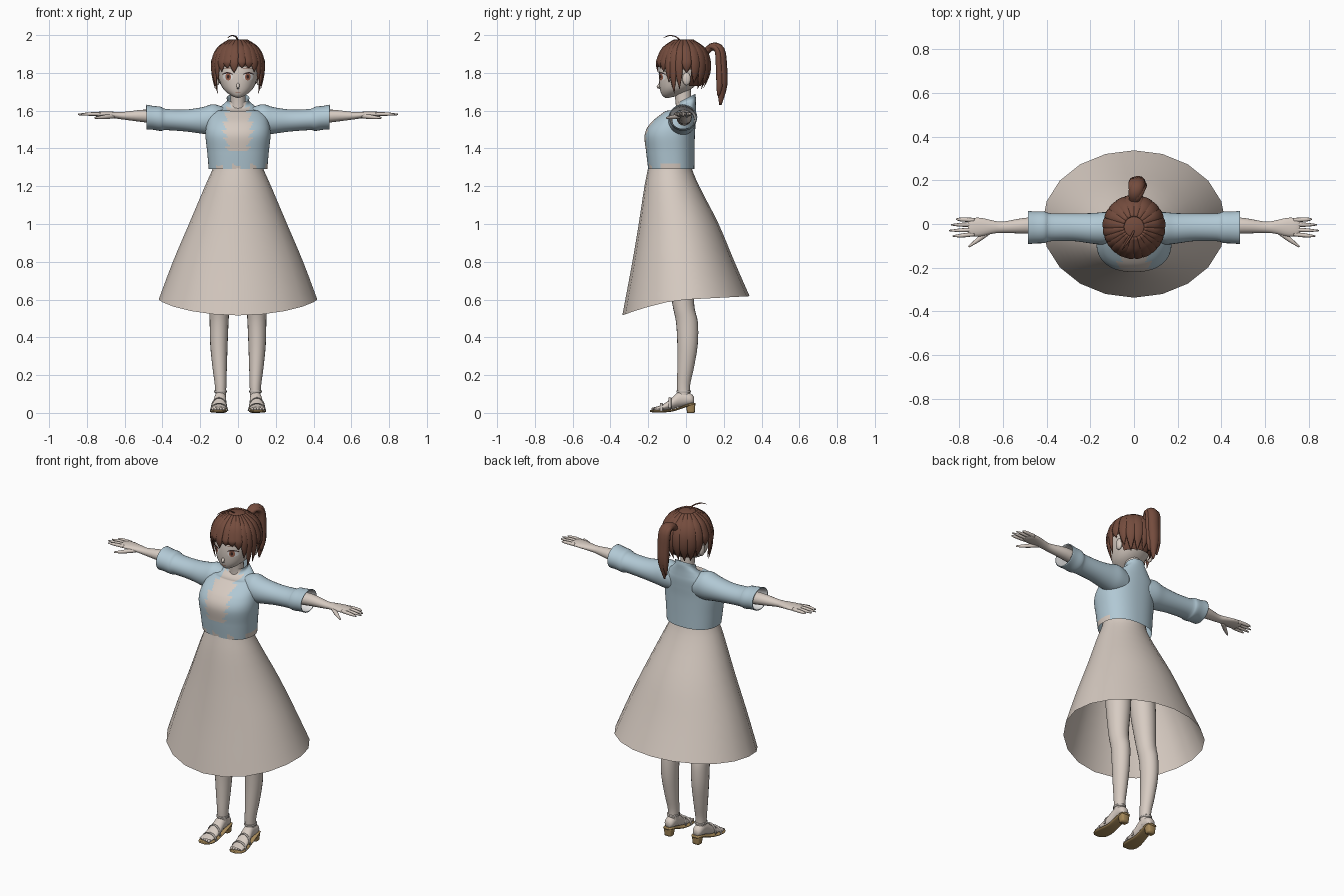
import bpy, bmesh, math
from mathutils import Vector
from mathutils.bvhtree import BVHTree

if "Cube" in bpy.data.objects:
    bpy.data.objects.remove(bpy.data.objects["Cube"])


def material(name, r, g, b):
    m = bpy.data.materials.new(name)
    m.use_nodes = True
    m.diffuse_color = (r, g, b, 1)
    m.node_tree.nodes["Principled BSDF"].inputs["Base Color"].default_value = (r, g, b, 1)
    return m


SKIN = material("skin", .68, .60, .54)
DRESS = material("dress cream", .67, .59, .53)
BLUE = material("jacket blue", .44, .58, .66)
HAIR = material("hair brown", .175, .072, .047)
WHITE = material("white", .85, .85, .85)
IRIS = material("iris brown", .35, .13, .08)
DARK = material("dark brown", .04, .02, .018)
SOLE = material("sole tan", .38, .25, .10)
STRAP = material("sandal beige", .55, .50, .46)


def finish(name, bm, mats, smooth=True):
    bmesh.ops.recalc_face_normals(bm, faces=bm.faces)
    me = bpy.data.meshes.new(name)
    bm.to_mesh(me)
    bm.free()
    for m in mats:
        me.materials.append(m)
    if smooth:
        me.shade_smooth()
    ob = bpy.data.objects.new(name, me)
    bpy.context.collection.objects.link(ob)
    return ob


def spline(pts, steps):
    """Smooth curve through the control rings."""
    out = []
    for i in range(len(pts) - 1):
        p0, p1, p2 = pts[max(i - 1, 0)], pts[i], pts[i + 1]
        p3 = pts[min(i + 2, len(pts) - 1)]
        for k in range(steps):
            t = k / steps
            out.append([.5 * (2 * b + (c - a) * t + (2 * a - 5 * b + 4 * c - d) * t * t
                              + (3 * b - a - 3 * c + d) * t ** 3)
                        for a, b, c, d in zip(p0, p1, p2, p3)])
    return out + [list(pts[-1])]


def loft(pts, n=16, steps=4, axis=None, side=(1, 0, 0), power=2, caps=True):
    """Skin elliptical rings (x, y, z, half width, half depth) into a tube."""
    bm, rings = bmesh.new(), []
    rows = spline(pts, steps)
    for i, row in enumerate(rows):
        lo, hi = rows[max(i - 1, 0)], rows[min(i + 1, len(rows) - 1)]
        t = Vector(axis) if axis else (Vector(hi[:3]) - Vector(lo[:3])).normalized()
        s = Vector(side)
        u = (s - t * s.dot(t)).normalized()
        v = t.cross(u)
        a, b = max(row[3], .0005), max(row[4], .0005)
        ring = []
        for k in range(n):
            c, d = math.cos(math.tau * k / n), math.sin(math.tau * k / n)
            c = math.copysign(abs(c) ** (2 / power), c)
            d = math.copysign(abs(d) ** (2 / power), d)
            ring.append(bm.verts.new(Vector(row[:3]) + u * a * c + v * b * d))
        rings.append(ring)
    for r, q in zip(rings, rings[1:]):
        for k in range(n):
            bm.faces.new((r[k], r[(k + 1) % n], q[(k + 1) % n], q[k]))
    if caps:
        bm.faces.new(rings[0])
        bm.faces.new(rings[-1])
    return bm


def ball(name, loc, size, mat):
    bm = bmesh.new()
    bmesh.ops.create_uvsphere(bm, u_segments=16, v_segments=10, radius=1)
    for v in bm.verts:
        v.co = Vector(loc) + Vector(a * b for a, b in zip(v.co, size))
    return finish(name, bm, [mat])


UP = (0, 0, 1)

# Skirt: flared cone whose hem dips at the front
bm = loft([(0, -.08, 1.36, .125, .11), (0, -.085, 1.3, .132, .115), (0, -.075, 1.2, .175, .145),
           (0, -.04, 1.0, .26, .212), (0, -.018, .8, .345, .272), (0, 0, .6, .42, .337)],
          n=20, steps=3, axis=UP, caps=False)
for v in bm.verts:
    t = max(0, (1.3 - v.co.z) / .7)
    f = v.co.y / .34
    v.co.z += t * t * (-.085 * (-f) ** 1.5 if f < 0 else .018 * f)
finish("skirt", bm, [DRESS])

# Jacket body with open front and ragged hem
bm = loft([(0, -.078, 1.29, .155, .122), (0, -.083, 1.38, .163, .128), (0, -.086, 1.47, .172, .133),
           (0, -.07, 1.53, .165, .121), (0, -.04, 1.58, .145, .094), (0, -.012, 1.62, .095, .064),
           (0, .002, 1.642, .062, .05), (0, .003, 1.665, .06, .046)],
          n=120, steps=12, axis=UP, power=2.3, caps=False)
for f in bm.faces:
    x, y, z = f.calc_center_median()
    edge = .075 - abs(z - 1.51) * .2 + .016 * ((z * 22) % 1 * 2 - 1)
    opening = z > 1.39 and abs(x) < edge
    notch = z < 1.305 + .02 * abs(math.sin(x * 31)) and math.sin(abs(x + .01) * 75 + 1.2) > .25
    f.material_index = int(y < -.03 and (opening or notch))
for v in bm.verts:
    v.co.z += .5 * v.co.y * min(1, max(0, (v.co.z - 1.6) / .04))
finish("jacket_body", bm, [BLUE, DRESS])

# Neck and face
finish("neck", loft([(0, -.01, 1.57, .05, .045), (0, -.012, 1.63, .04, .042), (0, -.02, 1.72, .04, .045)],
                    axis=UP), [SKIN])
bm = loft([(0, -.1, 1.668, .008, .01), (0, -.082, 1.682, .04, .045), (0, -.055, 1.715, .078, .083),
           (0, -.03, 1.77, .102, .113), (0, -.018, 1.83, .112, .121), (0, -.012, 1.9, .1, .11),
           (0, -.012, 1.95, .05, .055)], n=32, axis=UP, power=2.15)
face_tree = BVHTree.FromBMesh(bm)
finish("face", bm, [SKIN])
finish("nose", loft([(0, -.128, 1.755, .004, .004), (0, -.142, 1.732, .009, .009),
                     (0, -.15, 1.724, .005, .005), (0, -.13, 1.716, .006, .004)], n=8), [SKIN])


def plate(name, x, z, rx, rz, mat, lift, bend=0):
    """Thin ellipse wrapped onto the front of the face."""
    bm, rings = bmesh.new(), []
    for r in (.02, .35, .7, 1):
        ring = []
        for k in range(24):
            c, s = math.cos(math.tau * k / 24) * r, math.sin(math.tau * k / 24) * r
            px, pz = x + rx * c, z + rz * s - bend * c * c
            hit = face_tree.ray_cast(Vector((px, -1, pz)), Vector((0, 1, 0)))[0]
            ring.append(bm.verts.new((px, (hit.y if hit else -.1) - lift, pz)))
        rings.append(ring)
    bm.faces.new(rings[0])
    for r, q in zip(rings, rings[1:]):
        for k in range(24):
            bm.faces.new((r[k], q[k], q[(k + 1) % 24], r[(k + 1) % 24]))
    finish(name, bm, [mat])


plate("mouth", 0, 1.698, .014, .0018, IRIS, .002)


# Hair surface: angle 0 is the front, positive toward the left
def hair_point(angle, z, grow=1):
    low = .33 if abs(angle) < 95 else .21
    h = (z - 1.85) / (.13 if z > 1.85 else low)
    r = math.sqrt(max(0, 1 - h * h)) * grow
    a = math.radians(angle)
    return [.137 * r * math.sin(a), -.013 - .14 * r * math.cos(a), z]


bm = bmesh.new()
bmesh.ops.create_uvsphere(bm, u_segments=40, v_segments=30, radius=1)
for v in bm.verts:
    v.co = Vector((v.co.x * .134, v.co.y * .137 - .013, 1.85 + v.co.z * (.128 if v.co.z > 0 else .16)))
gone = []
for f in bm.faces:
    x, y, z = f.calc_center_median()
    angle = abs(math.degrees(math.atan2(x, -y - .013)))
    if z < (1.84 if angle < 65 else 1.81 if angle < 110 else 1.735):
        gone.append(f)
bmesh.ops.delete(bm, geom=gone, context="FACES")
finish("hair_cap", bm, [HAIR])

# Hair locks: angle, tip height, half width
locks = [(-9, 1.8, .024), (9, 1.825, .022)]
for angle, tip, width in ((25, 1.825, .026), (40, 1.805, .024), (54, 1.75, .02), (66, 1.69, .021),
                          (80, 1.715, .021), (97, 1.8, .026), (117, 1.745, .026), (135, 1.715, .028),
                          (153, 1.715, .028), (171, 1.72, .026)):
    locks += [(angle, tip, width), (-angle, tip, width)]
for angle, tip, width in locks:
    a = math.radians(angle)
    pts = [hair_point(angle, z, g) + [w * width, .007] for z, g, w in
           ((1.972, .97, .4), (1.93, .98, .9), (1.87, .99, 1), ((1.87 + tip) / 2, 1, .85))]
    pts.append(hair_point(angle, tip, .98) + [.001, .001])
    finish("hair_lock", loft(pts, n=8, side=(math.cos(a), math.sin(a), 0)), [HAIR])

# Ponytail of three strands, and the stray top curl
for dx, dy, drop, k in ((0, 0, 0, 1), (.02, -.012, .05, .6), (-.018, .008, .03, .6)):
    finish("ponytail", loft([(0, .09, 1.89, .02 * k, .015), (.005 + dx / 2, .135 + dy, 1.937, .03 * k, .02 * k),
                             (.014 + dx, .178 + dy, 1.92, .036 * k, .027 * k),
                             (.018 + dx, .188 + dy, 1.83, .036 * k, .03 * k),
                             (.018 + dx, .19 + dy, 1.73, .03 * k, .028 * k),
                             (.015 + dx, .182 + dy, 1.63 + drop, .003, .006)], n=12), [HAIR])
finish("hair_curl", loft([(0, -.03, 1.972, .005, .004), (-.012, -.055, 1.992, .005, .003),
                          (-.035, -.09, 1.997, .005, .003), (-.055, -.12, 1.985, .001, .001)], n=6), [HAIR])

for s, label in ((1, "left"), (-1, "right")):
    def limb(name, pts, mats, **kw):
        return finish(label + "_" + name, loft([(p[0] * s, *p[1:]) for p in pts], **kw), mats)

    # Eye, lash, brow and ear
    plate(label + "_eye_white", .054 * s, 1.779, .026, .019, WHITE, .002)
    plate(label + "_iris", .052 * s, 1.779, .015, .019, IRIS, .003)
    plate(label + "_pupil", .052 * s, 1.78, .007, .01, DARK, .004)
    plate(label + "_lash", .056 * s, 1.8, .03, .004, DARK, .005, .009)
    plate(label + "_brow", .052 * s, 1.826, .026, .002, HAIR, .003, .005)
    ball(label + "_ear", (.109 * s, .003, 1.768), (.014, .022, .034), SKIN)

    # Sleeve with pale lining, then the arm inside it
    sleeve = limb("sleeve", [(.07, -.015, 1.545, .06, .07), (.13, -.02, 1.552, .074, .082),
                             (.19, -.02, 1.548, .07, .07), (.28, -.015, 1.548, .063, .058),
                             (.38, -.015, 1.553, .064, .056), (.41, -.015, 1.557, .072, .064),
                             (.45, -.016, 1.562, .073, .063), (.485, -.016, 1.566, .076, .066)],
                  [BLUE, WHITE], n=28, axis=(s, 0, 0), side=(0, 1, 0), caps=False)
    mod = sleeve.modifiers.new("lining", "SOLIDIFY")
    mod.thickness, mod.offset, mod.material_offset = .005, -1, 1
    limb("arm", [(.2, -.01, 1.56, .04, .04), (.4, -.008, 1.565, .039, .037), (.5, -.008, 1.572, .036, .033),
                 (.6, -.015, 1.573, .026, .021), (.645, -.014, 1.576, .03, .018),
                 (.7, -.014, 1.58, .042, .015), (.74, -.015, 1.581, .042, .013), (.76, -.015, 1.581, .034, .008)],
         [SKIN], axis=(s, 0, 0), side=(0, 1, 0))
    for y, tip in ((.018, .815), (-.003, .838), (-.025, .846), (-.046, .83)):
        limb("finger", [(.73, y, 1.582, .01, .01), (.79, y * 1.15, 1.582, .009, .009),
                        (tip, y * 1.2, 1.58, .003, .004)], [SKIN], n=8, side=(0, 1, 0))
    limb("thumb", [(.66, -.03, 1.572, .014, .013), (.71, -.07, 1.566, .011, .011),
                   (.757, -.104, 1.562, .004, .005)], [SKIN], n=8, side=(0, 1, 0))

    # Leg and foot
    limb("leg", [(.092, -.01, .06, .028, .033), (.092, -.013, .14, .03, .034), (.097, -.002, .24, .038, .044),
                 (.101, .008, .36, .046, .054), (.1, .005, .48, .05, .058), (.098, -.015, .58, .055, .058),
                 (.088, -.03, .8, .07, .075), (.08, -.055, 1.1, .075, .08), (.07, -.075, 1.28, .06, .08)],
         [SKIN], n=20, axis=UP)
    limb("foot", [(.094, .042, .066, .016, .018), (.094, .025, .072, .029, .03), (.094, -.03, .074, .031, .042),
                  (.098, -.08, .047, .037, .028), (.102, -.125, .029, .041, .015), (.104, -.165, .022, .038, .009)],
         [SKIN], axis=(0, 1, 0))
    for k in range(5):
        ball(label + "_toe", ((.076 + k * .0145) * s, -.168 + k * .004, .021), (.008, .016, .009), SKIN)

    # Sandal: curved sole, block heel and straps
    limb("sole", [(.094, .05, .046, .024, .006), (.094, .02, .044, .032, .007), (.098, -.06, .016, .036, .006),
                  (.102, -.12, .009, .045, .007), (.104, -.165, .009, .043, .007), (.104, -.19, .01, .024, .005)],
         [SOLE], n=16, axis=(0, 1, 0), power=3)
    limb("heel", [(.094, .026, 0, .022, .02), (.094, .024, .044, .028, .025)], [SOLE], axis=UP, power=4)
    for y, base, top, half in ((-.13, .01, .05, .046), (-.085, .025, .08, .041)):
        limb("strap", [(.1 + half * math.cos(t), y, base + (top - base) * math.sin(t), .008, .003)
                       for t in (math.pi * k / 6 for k in range(7))], [STRAP], n=8, side=(0, 1, 0))
    limb("ankle_strap", [(.093, -.012, .108, .034, .039), (.093, -.012, .118, .034, .039)], [STRAP], axis=UP)
